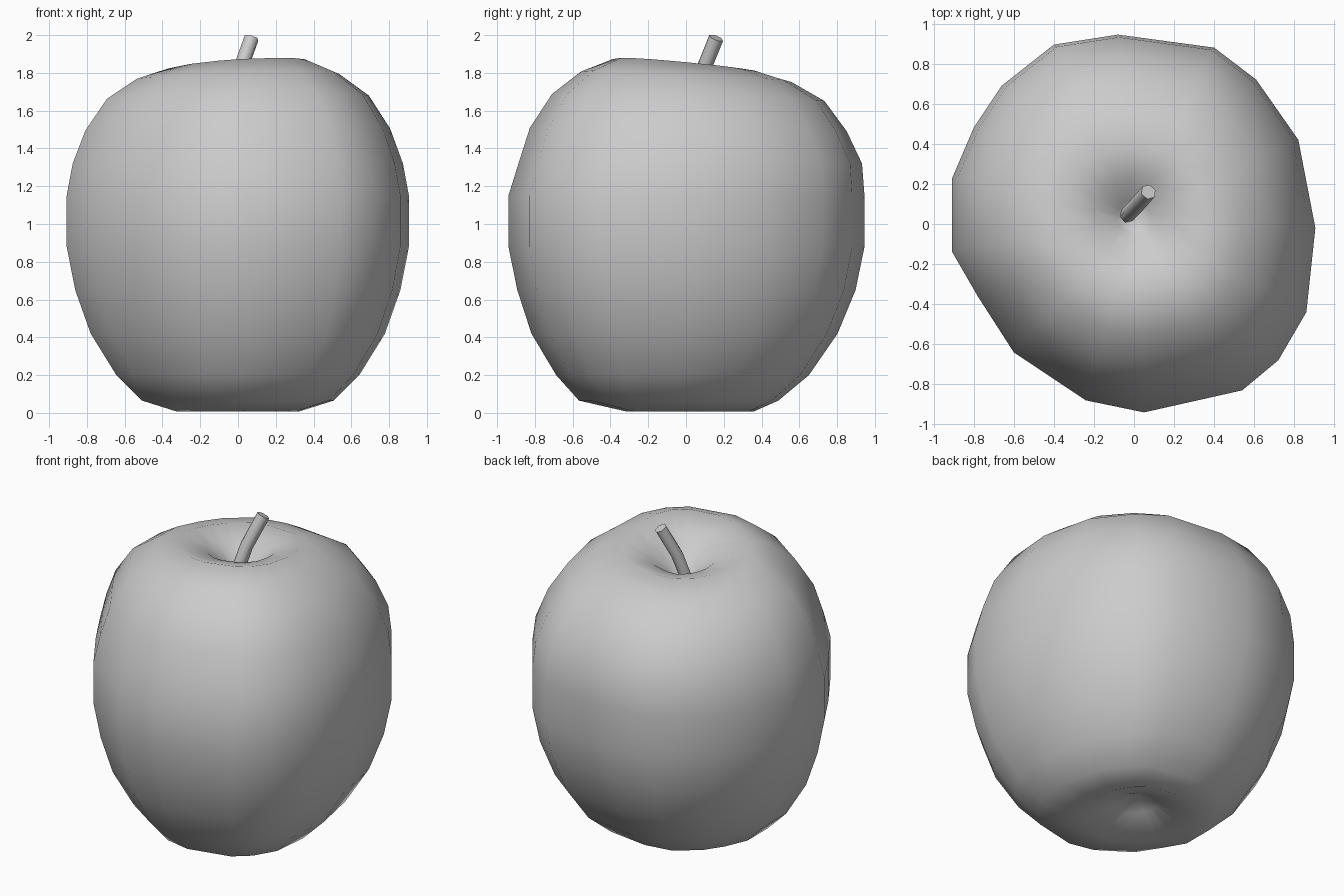
import bpy, bmesh, math
from mathutils import Vector

if "Cube" in bpy.data.objects:
    bpy.data.objects.remove(bpy.data.objects["Cube"])


def loft(name, rings, start, end):
    """Skin a stack of equal rings, closing each end with a fan to a point."""
    bm = bmesh.new()
    loops = [[bm.verts.new(p) for p in ring] for ring in rings]
    n = len(loops[0])
    for a, b in zip(loops, loops[1:]):
        for i in range(n):
            j = (i + 1) % n
            bm.faces.new((a[i], a[j], b[j], b[i]))
    for loop, tip in ((loops[0], start), (loops[-1], end)):
        v = bm.verts.new(tip)
        for i in range(n):
            bm.faces.new((loop[i], loop[(i + 1) % n], v))
    bmesh.ops.recalc_face_normals(bm, faces=bm.faces[:])
    mesh = bpy.data.meshes.new(name)
    bm.to_mesh(mesh)
    bm.free()
    obj = bpy.data.objects.new(name, mesh)
    bpy.context.collection.objects.link(obj)
    for p in mesh.polygons:
        p.use_smooth = True
    return obj


# Widest outline of the fruit, seen from above
outline = [(0.905, -0.02), (0.82, 0.42), (0.61, 0.72), (0.40, 0.88),
           (-0.08, 0.945), (-0.40, 0.895), (-0.66, 0.69), (-0.80, 0.48),
           (-0.907, 0.23), (-0.907, -0.14), (-0.78, -0.36), (-0.60, -0.64),
           (-0.24, -0.88), (0.05, -0.94), (0.54, -0.83), (0.72, -0.68),
           (0.86, -0.44)]

# Profile from bottom dimple to top dimple: height, scale, y shift, rim tilt
profile = [(0.09, 0.13, 0.02, 0), (0.008, 0.36, 0.02, 0),
           (0.065, 0.56, -0.04, 0), (0.20, 0.71, -0.02, 0),
           (0.42, 0.86, -0.01, 0), (0.65, 0.95, 0, 0), (0.88, 1.0, 0, 0),
           (1.15, 1.0, 0, 0), (1.32, 0.965, 0.02, 0),
           (1.50, 0.89, 0.01, 0.01), (1.67, 0.765, 0.01, 0.02),
           (1.78, 0.59, 0, 0.03), (1.837, 0.41, 0, 0.04),
           (1.78, 0.22, 0.02, 0.03), (1.68, 0.09, 0.03, 0.01)]


def fruit_ring(z, s, dy, tilt):
    return [(x * s, y * s + dy, z + tilt * (0.5 * x - 0.87 * y) / 0.92)
            for x, y in outline]


loft("apple_body", [fruit_ring(*p) for p in profile],
     (0, 0.02, 0.15), (-0.03, 0.04, 1.62))

# Leaning stem
path = [Vector(p) for p in ((-0.05, 0.03, 1.58), (0.005, 0.085, 1.80),
                            (0.072, 0.160, 1.985))]


def stem_ring(i, r=0.04, sides=6):
    d = path[min(i + 1, 2)] - path[max(i - 1, 0)]
    q = d.to_track_quat('Z', 'Y')
    return [path[i] + q @ Vector((r * math.cos(math.tau * k / sides),
                                  r * math.sin(math.tau * k / sides), 0))
            for k in range(sides)]


stem = loft("stem", [stem_ring(i) for i in range(3)], path[0], path[2])
bpy.context.view_layer.objects.active = stem
stem.select_set(True)
bpy.ops.object.shade_smooth_by_angle(angle=math.radians(65))
